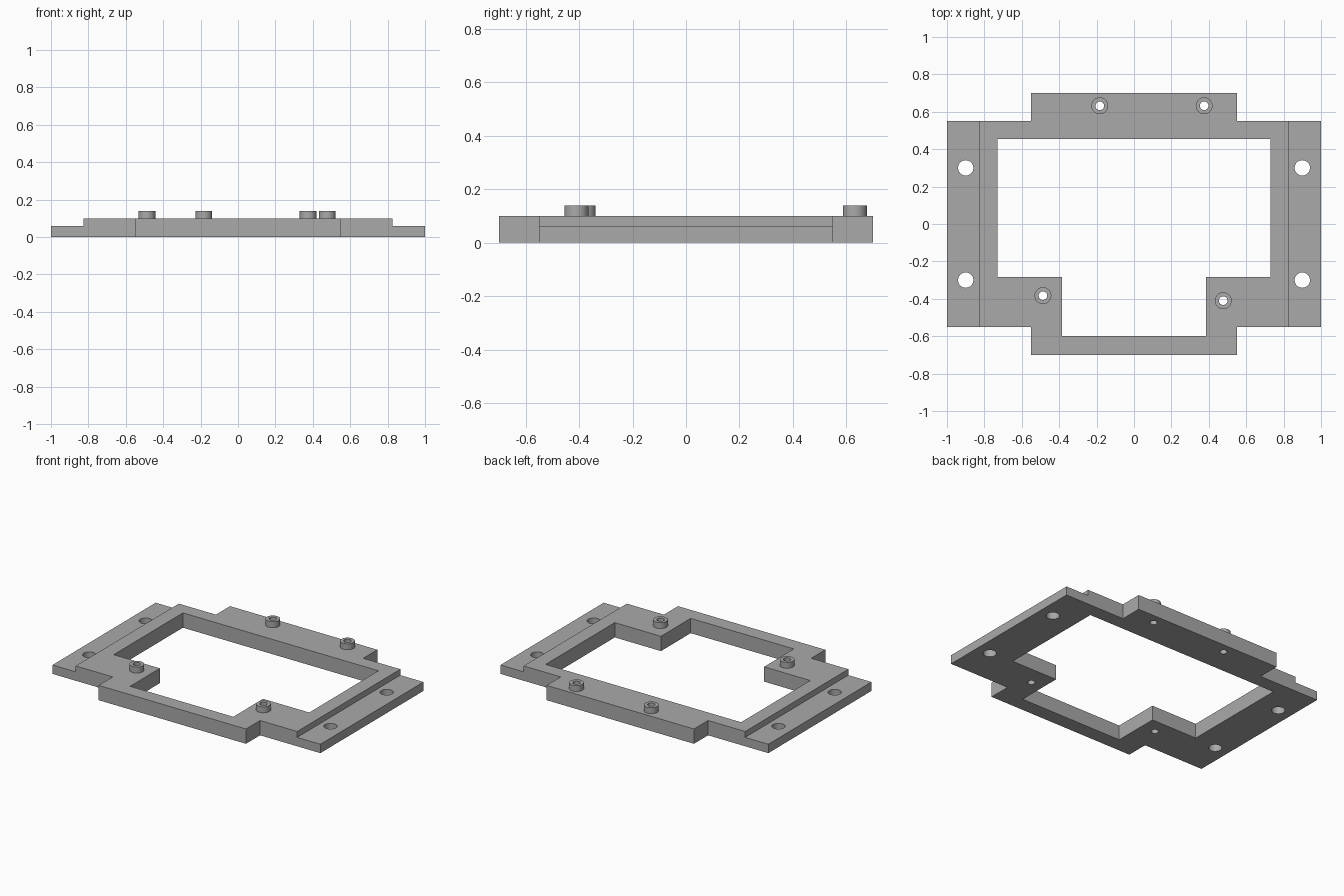
import bpy
import bmesh
import math

cube = bpy.data.objects.get("Cube")
if cube:
    bpy.data.objects.remove(cube, do_unlink=True)

grey = bpy.data.materials.new("plain grey")
grey.use_nodes = True
GREY = (0.4, 0.4, 0.4, 1)
grey.diffuse_color = GREY
grey.node_tree.nodes["Principled BSDF"].inputs["Base Color"].default_value = GREY

THICK, STEP, BOSS_TOP = 0.10, 0.06, 0.14


def prism(name, outline, z0, z1):
    """Extrude a flat outline from z0 to z1."""
    bm = bmesh.new()
    face = bm.faces.new([bm.verts.new((x, y, z0)) for x, y in outline])
    top = bmesh.ops.extrude_face_region(bm, geom=[face])["geom"]
    verts = [v for v in top if isinstance(v, bmesh.types.BMVert)]
    bmesh.ops.translate(bm, verts=verts, vec=(0, 0, z1 - z0))
    bmesh.ops.recalc_face_normals(bm, faces=bm.faces)
    mesh = bpy.data.meshes.new(name)
    bm.to_mesh(mesh)
    bm.free()
    mesh.materials.append(grey)
    obj = bpy.data.objects.new(name, mesh)
    bpy.context.collection.objects.link(obj)
    return obj


def circle(x, y, r, n=40):
    return [(x + r * math.cos(math.tau * i / n), y + r * math.sin(math.tau * i / n))
            for i in range(n)]


def rect(x0, y0, x1, y1):
    return [(x0, y0), (x1, y0), (x1, y1), (x0, y1)]


def mirrored(half):
    """Close a right-hand half outline across x = 0."""
    return half + [(-x, y) for x, y in reversed(half)]


def combine(obj, other, operation):
    other.hide_render = True
    mod = obj.modifiers.new(operation.lower(), "BOOLEAN")
    mod.operation = operation
    mod.solver = "EXACT"
    mod.object = other
    bpy.context.view_layer.objects.active = obj
    bpy.ops.object.modifier_apply(modifier=mod.name)
    bpy.data.objects.remove(other, do_unlink=True)


# Stepped plate outline
frame = prism("mounting_frame", mirrored([
    (0.55, -0.7), (0.55, -0.55), (1, -0.55), (1, 0.55), (0.55, 0.55), (0.55, 0.7)]), 0, THICK)

# Central opening, leaving two corner pads at the front
opening = prism("opening_cutter", mirrored([
    (0.385, -0.6), (0.385, -0.283), (0.73, -0.283), (0.73, 0.455)]), -0.1, 0.2)
combine(frame, opening, "DIFFERENCE")

# Lowered side flanges with bolt holes
for side in (-1, 1):
    x0, x1 = sorted((side * 0.827, side * 1.1))
    combine(frame, prism("flange_cutter", rect(x0, -0.8, x1, 0.8), STEP, 0.2), "DIFFERENCE")
    for y in (-0.3, 0.3):
        hole = prism("bolt_hole_cutter", circle(side * 0.9, y, 0.041), -0.1, 0.2)
        combine(frame, hole, "DIFFERENCE")

# Raised bosses with through holes
for x, y in [(-0.183, 0.632), (0.375, 0.632), (-0.487, -0.383), (0.477, -0.41)]:
    combine(frame, prism("boss", circle(x, y, 0.045), 0.05, BOSS_TOP), "UNION")
    combine(frame, prism("boss_hole_cutter", circle(x, y, 0.023), -0.1, 0.3), "DIFFERENCE")

bpy.ops.object.select_all(action="DESELECT")
frame.select_set(True)
bpy.context.view_layer.objects.active = frame
bpy.ops.object.shade_smooth_by_angle(angle=math.radians(30))
